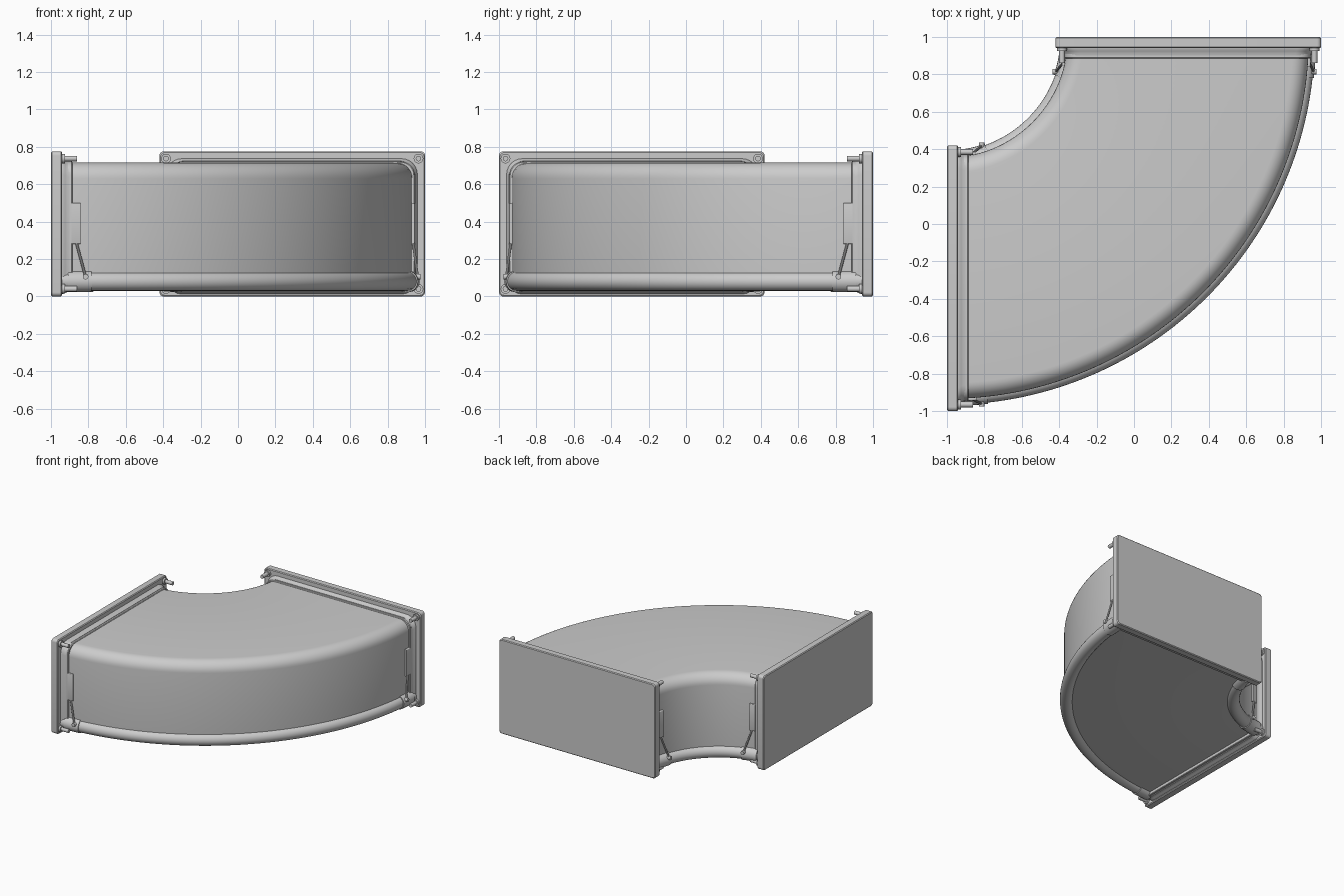
import bpy, bmesh
from math import sin, cos, asin, pi, radians
from mathutils import Vector, Matrix

if "Cube" in bpy.data.objects:
    bpy.data.objects.remove(bpy.data.objects["Cube"])

CX, CY = -1.0, 1.0            # centre of the bend
R_IN, R_OUT = 0.645, 1.935    # side walls of the duct
Z0, Z1 = 0.055, 0.715         # recessed underside and top of the duct
FLIP = Matrix(((0, -1, 0, 0), (-1, 0, 0, 0), (0, 0, 1, 0), (0, 0, 0, 1)))


def rounded(u0, v0, u1, v1, r, n=6, r_low=None):
    """Rounded rectangle outline; r_low is an optional radius for the lower corners."""
    q = r if r_low is None else r_low
    pts = []
    for cu, cv, s, c in ((u1 - r, v1 - r, 0, r), (u0 + r, v1 - r, 1, r),
                         (u0 + q, v0 + q, 2, q), (u1 - q, v0 + q, 3, q)):
        for i in range(n + 1):
            a = (s + i / n) * pi / 2
            pts.append((cu + c * cos(a), cv + c * sin(a)))
    return pts


def circle(u, v, r, n=20):
    return [(u + r * cos(2 * pi * i / n), v + r * sin(2 * pi * i / n)) for i in range(n)]


def loft(name, rings, both_ends=False):
    """Skin closed rings into a capped solid; optionally repeat it at the other end."""
    for k, m in enumerate([Matrix.Identity(4), FLIP][:2 if both_ends else 1]):
        bm = bmesh.new()
        vs = [[bm.verts.new(m @ Vector(p)) for p in ring] for ring in rings]
        n = len(rings[0])
        for a, b in zip(vs, vs[1:]):
            for i in range(n):
                bm.faces.new((a[i], a[(i + 1) % n], b[(i + 1) % n], b[i]))
        bm.faces.new(vs[0])
        bm.faces.new(vs[-1])
        bmesh.ops.recalc_face_normals(bm, faces=bm.faces)
        me = bpy.data.meshes.new(name)
        bm.to_mesh(me)
        bm.free()
        ob = bpy.data.objects.new(name + ("_b" if k else ""), me)
        bpy.context.collection.objects.link(ob)
        bpy.ops.object.select_all(action='DESELECT')
        ob.select_set(True)
        bpy.context.view_layer.objects.active = ob
        bpy.ops.object.shade_smooth_by_angle(angle=radians(35))


def sweep(name, profile, a0, a1, steps, both_ends=False):
    """Turn an (r, z) profile around the bend centre."""
    rings = []
    for i in range(steps + 1):
        a = a0 + (a1 - a0) * i / steps
        rings.append([(CX + r * sin(a), CY - r * cos(a), z) for r, z in profile])
    loft(name, rings, both_ends)


def slab(name, stations, y0, z0, y1, z1, r):
    """Rounded plate along x; stations are (x, inset)."""
    rings = [[(x, y, z) for y, z in rounded(y0 + d, z0 + d, y1 - d, z1 - d, r)]
             for x, d in stations]
    loft(name, rings, True)


def rod(name, p, q, r, n=14):
    p, q = Vector(p), Vector(q)
    rot = (q - p).to_track_quat('Z', 'Y')
    ring = [rot @ Vector((u, v, 0)) for u, v in circle(0, 0, r, n)]
    loft(name, [[p + c for c in ring], [q + c for c in ring]], True)


# Curved duct body
START, END = radians(1), radians(89)
sweep("duct_body", rounded(R_IN, Z0, R_OUT, Z1, 0.085, 8, 0.02), START, END, 64)

# End flanges with softened edges, and the tapered collars against them
slab("end_flange", [(-1, 0.006), (-0.994, 0), (-0.946, 0), (-0.94, 0.006)],
     -1, 0, 0.42, 0.775, 0.022)
slab("collar", [(-0.945, 0), (-0.934, 0.001), (-0.924, 0.007), (-0.912, 0.011), (-0.902, 0.013)],
     -0.96, 0.012, 0.385, 0.737, 0.085)
slab("collar_lip", [(-0.91, 0), (-0.889, 0), (-0.884, 0.004)],
     -0.944, 0.03, 0.37, 0.721, 0.07)

# Corner studs and washers
for y in (-0.965, 0.385):
    for z in (0.04, 0.737):
        rod("washer", (-0.945, y, z), (-0.925, y, z), 0.026)
        rod("stud", (-0.93, y, z), (-0.86, y, z), 0.015)

# Bottom rails with sleeves, side clips, struts and pivots on both walls
for label, wall, out in (("outer", R_OUT, 1), ("inner", R_IN, -1)):
    rail_r, rail_z = wall - out * 0.018, 0.08

    def ang(x, r=wall):
        return asin((x - CX) / r)

    def on_wall(x, z, off):
        r = wall + out * off
        a = ang(x, r)
        return (x, CY - r * cos(a), z)

    sweep(label + "_rail", circle(rail_r, rail_z, 0.05), START, END, 64)
    sweep(label + "_sleeve", circle(rail_r, rail_z, 0.057), ang(-0.91), ang(-0.785), 6, True)
    lo, hi = sorted((wall - out * 0.01, wall + out * 0.014))
    sweep(label + "_clip", rounded(lo, 0.28, hi, 0.5, 0.006, 3), ang(-0.89), ang(-0.843), 3, True)
    rod(label + "_strut", on_wall(-0.865, 0.29, 0.006), on_wall(-0.815, 0.105, 0.034), 0.007, 10)
    rod(label + "_pivot", on_wall(-0.815, 0.105, 0.01), on_wall(-0.815, 0.105, 0.05), 0.015)
